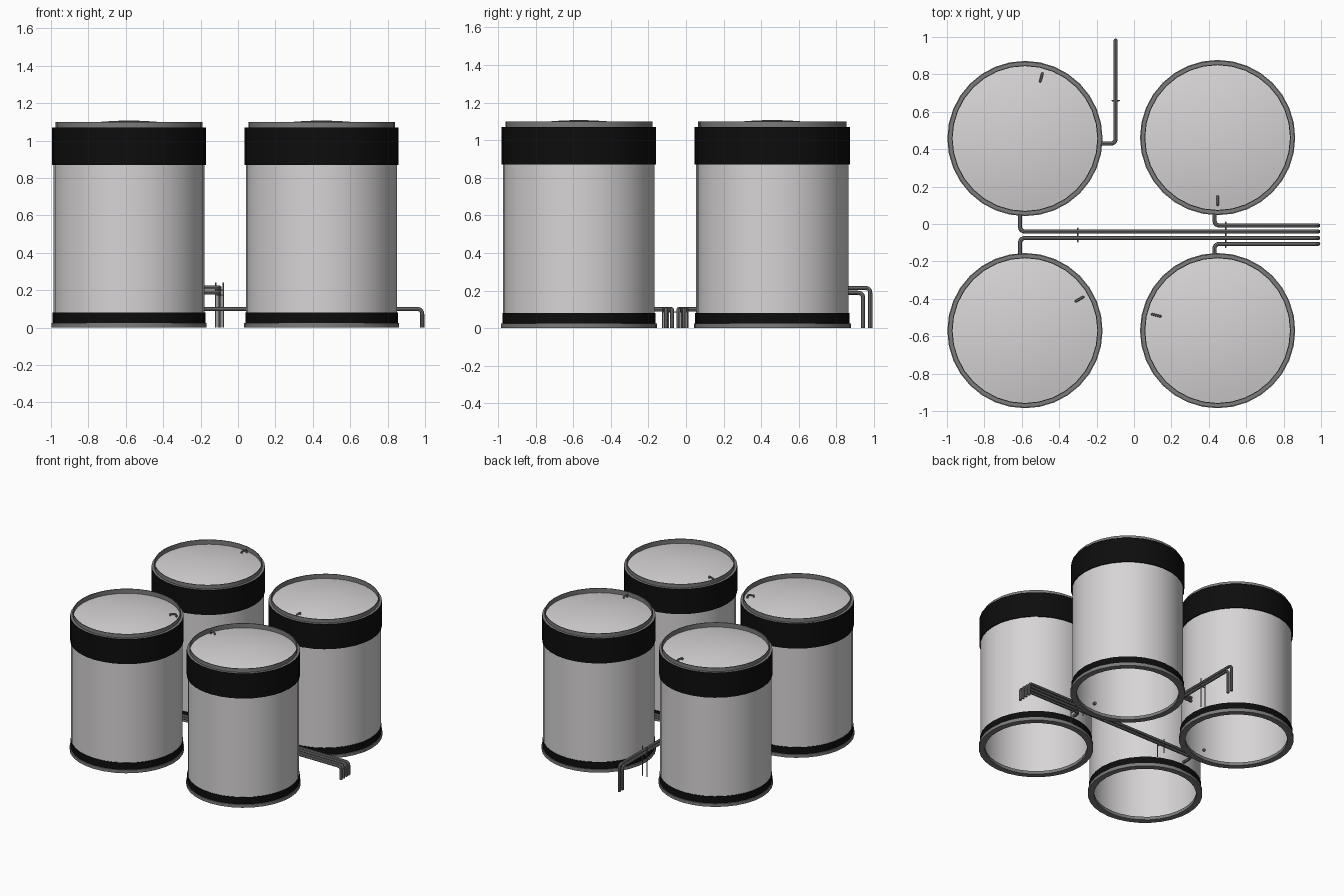
import bpy, bmesh, math
from mathutils import Vector

if "Cube" in bpy.data.objects:
    bpy.data.objects.remove(bpy.data.objects["Cube"])


def material(name, rgb):
    m = bpy.data.materials.new(name)
    m.diffuse_color = (*rgb, 1)
    m.use_nodes = True
    m.node_tree.nodes["Principled BSDF"].inputs["Base Color"].default_value = m.diffuse_color
    return m


SHELL = material("pale_grey_shell", (0.68, 0.66, 0.67))
STEEL = material("mid_grey_steel", (0.20, 0.20, 0.20))
BLACK = material("black_band", (0.004, 0.004, 0.004))
SIDES = 32


def add_mesh(name, bm, mat, loc=(0, 0, 0)):
    bmesh.ops.recalc_face_normals(bm, faces=bm.faces)
    me = bpy.data.meshes.new(name)
    bm.to_mesh(me)
    bm.free()
    me.materials.append(mat)
    ob = bpy.data.objects.new(name, me)
    ob.location = loc
    bpy.context.collection.objects.link(ob)
    bpy.ops.object.select_all(action='DESELECT')
    ob.select_set(True)
    bpy.context.view_layer.objects.active = ob
    bpy.ops.object.shade_smooth_by_angle(angle=math.radians(40))
    return ob


def lathe(name, profile, mat, loc, closed=False):
    """Spin an (r, z) profile around z."""
    bm = bmesh.new()
    vs = [bm.verts.new((r, 0, z)) for r, z in profile]
    pairs = list(zip(vs, vs[1:])) + ([(vs[-1], vs[0])] if closed else [])
    edges = [bm.edges.new(p) for p in pairs]
    bmesh.ops.spin(bm, geom=vs + edges, cent=(0, 0, 0), axis=(0, 0, 1),
                   angle=math.tau, steps=SIDES, use_duplicate=False)
    bmesh.ops.remove_doubles(bm, verts=bm.verts, dist=1e-5)
    return add_mesh(name, bm, mat, loc)


def pipe(name, points, radius, bend=0.0, res=2):
    """Round tube along a path with rounded corners."""
    pts = [Vector(p) for p in points]
    path = [pts[0]]
    for a, b, c in zip(pts, pts[1:], pts[2:]):
        p, q = b + (a - b).normalized() * bend, b + (c - b).normalized() * bend
        for i in range(6):
            t = i / 5
            path.append(p * (1 - t) ** 2 + b * 2 * t * (1 - t) + q * t * t)
    path.append(pts[-1])
    cu = bpy.data.curves.new(name, 'CURVE')
    cu.dimensions = '3D'
    cu.bevel_depth = radius
    cu.bevel_resolution = res
    cu.use_fill_caps = True
    sp = cu.splines.new('POLY')
    sp.points.add(len(path) - 1)
    for s, p in zip(sp.points, path):
        s.co = (*p, 1)
    tmp = bpy.data.objects.new(name + "_path", cu)
    bpy.context.collection.objects.link(tmp)
    bpy.context.view_layer.update()
    me = tmp.to_mesh()
    bm = bmesh.new()
    bm.from_mesh(me)
    tmp.to_mesh_clear()
    bpy.data.objects.remove(tmp)
    return add_mesh(name, bm, STEEL)


# Tanks: centre and angle of the lid handle
tanks = {
    "back_left": (-0.583, 0.457, 75),
    "back_right": (0.447, 0.462, -90),
    "front_left": (-0.583, -0.570, 30),
    "front_right": (0.447, -0.570, 166),
}
# shallow domed lid profile
dome = [(0.387 * (1 - i / 8), 1.107 - 0.043 * (1 - i / 8) ** 2) for i in range(9)]

for key, (x, y, deg) in tanks.items():
    loc = (x, y, 0)
    lathe(key + "_wall", [(0.403, 0.002), (0.403, 1.065)], SHELL, loc)
    lathe(key + "_base_ring", [(0.37, 0), (0.415, 0), (0.415, 0.025), (0.37, 0.025)],
          STEEL, loc, True)
    lathe(key + "_lower_band", [(0.404, 0.025), (0.408, 0.025), (0.408, 0.08), (0.404, 0.08)],
          BLACK, loc, True)
    lathe(key + "_upper_band", [(0.404, 0.87), (0.411, 0.87), (0.411, 1.069), (0.404, 1.069)],
          BLACK, loc, True)
    lathe(key + "_rim", [(0.411, 1.07), (0.392, 1.07), (0.392, 1.10), (0.387, 1.10),
                         (0.387, 1.06)], STEEL, loc)
    lathe(key + "_lid", dome, SHELL, loc)
    # small arched handle lying along the radius
    a = math.radians(deg)
    d = Vector((math.cos(a), math.sin(a), 0))
    c = Vector(loc)
    up = Vector((0, 0, 1))
    pipe(key + "_handle", [c + d * 0.315 + up * 1.068, c + d * 0.315 + up * 1.092,
                           c + d * 0.36 + up * 1.092, c + d * 0.36 + up * 1.064],
         0.007, 0.008, 1)

# Outlet pipes running side by side to the right
for key, x, y0, y in (("back_left", -0.61, 0.07, -0.040), ("front_left", -0.61, -0.18, -0.075),
                      ("back_right", 0.43, 0.08, -0.008), ("front_right", 0.43, -0.18, -0.106)):
    pipe(key + "_outlet_pipe", [(x, y0, 0.1), (x, y, 0.1), (0.985, y, 0.1), (0.985, y, 0)],
         0.011, 0.03)

# Two stacked pipes running to the back
for name, z, y in (("upper_back_pipe", 0.214, 0.981), ("lower_back_pipe", 0.188, 0.943)):
    pipe(name, [(-0.20, 0.43, z), (-0.098, 0.43, z), (-0.098, y, z), (-0.098, y, 0)],
         0.011, 0.03)


# Pipe supports: two thin posts with crossbars
def support(name, a, b, height, bars):
    for i, p in enumerate((a, b)):
        pipe(f"{name}_post_{i + 1}", [(*p, 0), (*p, height)], 0.004, res=1)
    for i, z in enumerate(bars):
        pipe(f"{name}_bar_{i + 1}", [(*a, z), (*b, z)], 0.004, res=1)


support("left_support", (-0.30, -0.095), (-0.30, -0.022), 0.113, (0.086,))
support("right_support", (0.49, -0.124), (0.49, 0.010), 0.113, (0.086,))
support("back_support", (-0.118, 0.66), (-0.079, 0.66), 0.24, (0.174, 0.201))
